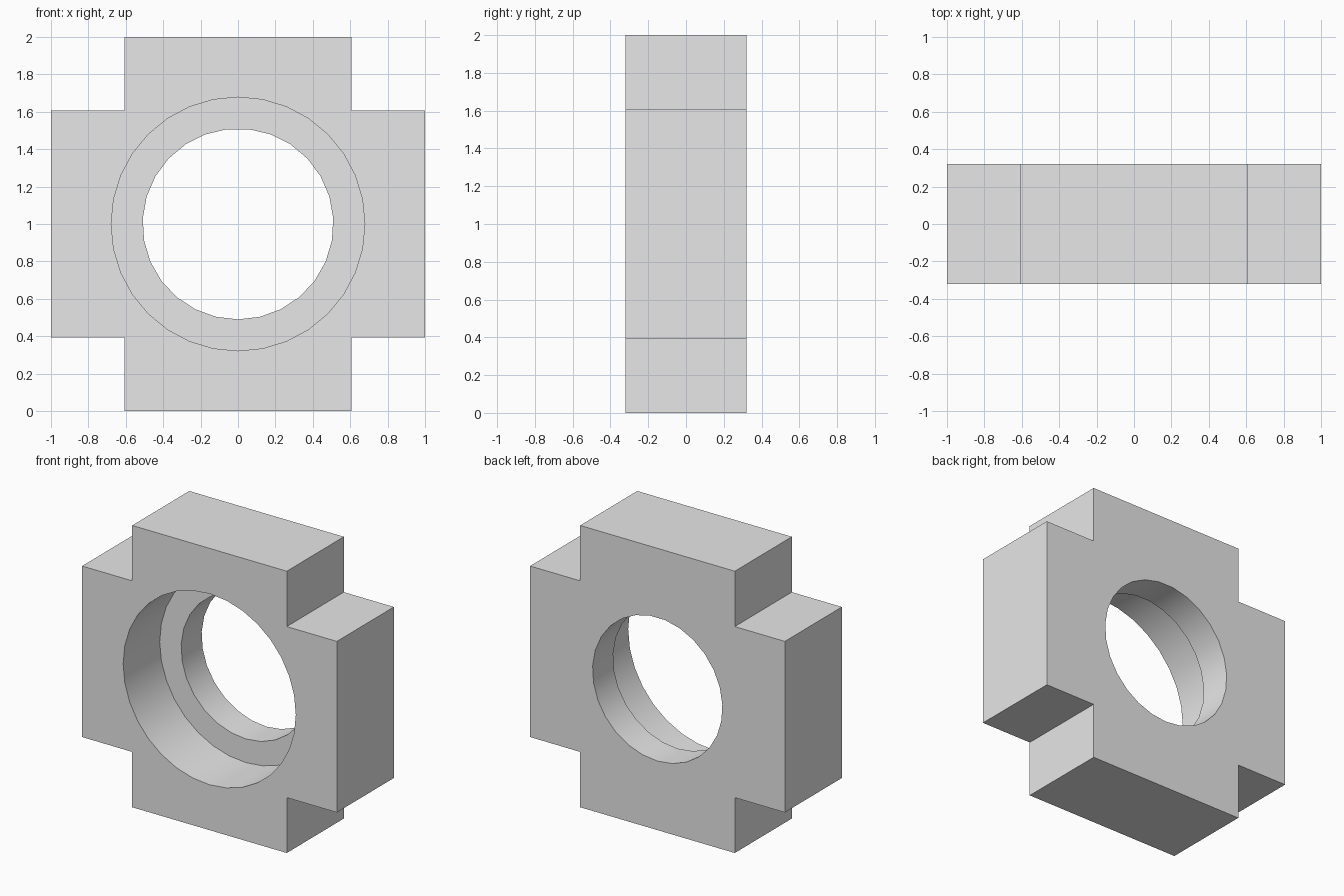
import bpy, bmesh, math
from mathutils import Matrix

cube = bpy.data.objects.get("Cube")
if cube:
    bpy.data.objects.remove(cube, do_unlink=True)

HALF, ARM, DEPTH = 1.0, 0.607, 0.32   # half span, half arm width, half thickness
LEDGE_Y = 0.09                        # where the wide bore steps down

grey = bpy.data.materials.new("light grey")
grey.use_nodes = True
grey.diffuse_color = (0.8, 0.8, 0.8, 1)
grey.node_tree.nodes["Principled BSDF"].inputs["Base Color"].default_value = (0.8, 0.8, 0.8, 1)


def add_object(name, bm):
    bmesh.ops.recalc_face_normals(bm, faces=bm.faces)
    mesh = bpy.data.meshes.new(name)
    bm.to_mesh(mesh)
    bm.free()
    mesh.materials.append(grey)
    obj = bpy.data.objects.new(name, mesh)
    bpy.context.collection.objects.link(obj)
    return obj


def bore_cutter(name, radius, sides, y0, y1):
    bm = bmesh.new()
    place = Matrix.Translation((0, (y0 + y1) / 2, HALF)) @ Matrix.Rotation(-math.pi / 2, 4, 'X')
    bmesh.ops.create_cone(bm, cap_ends=True, segments=sides, radius1=radius,
                          radius2=radius, depth=y1 - y0, matrix=place)
    obj = add_object(name, bm)
    obj.hide_render = True
    return obj


# Cross-shaped block: one quarter of the outline turned four times, then extruded
bm = bmesh.new()
outline = []
for x, z in ((1, 1), (-1, 1), (-1, -1), (1, -1)):
    corner = [(HALF, ARM), (ARM, ARM), (ARM, HALF)]
    if x * z < 0:
        corner.reverse()
    outline += [bm.verts.new((x * a, -DEPTH, HALF + z * b)) for a, b in corner]
front = bm.faces.new(outline)
extruded = bmesh.ops.extrude_face_region(bm, geom=[front], use_keep_orig=True)
moved = [v for v in extruded["geom"] if isinstance(v, bmesh.types.BMVert)]
bmesh.ops.translate(bm, verts=moved, vec=(0, 2 * DEPTH, 0))
block = add_object("cross_block", bm)

# Wide front bore and narrower through hole
cutters = [bore_cutter("front_bore_cutter", 0.678, 32, -0.6, LEDGE_Y),
           bore_cutter("through_hole_cutter", 0.51, 27, -0.5, 0.6)]

bpy.ops.object.select_all(action='DESELECT')
bpy.context.view_layer.objects.active = block
block.select_set(True)
for cutter in cutters:
    cut = block.modifiers.new(cutter.name, 'BOOLEAN')
    cut.operation = 'DIFFERENCE'
    cut.solver = 'EXACT'
    cut.object = cutter
    bpy.ops.object.modifier_apply(modifier=cut.name)
    bpy.data.objects.remove(cutter, do_unlink=True)

bpy.ops.object.shade_smooth_by_angle(angle=math.radians(30))
